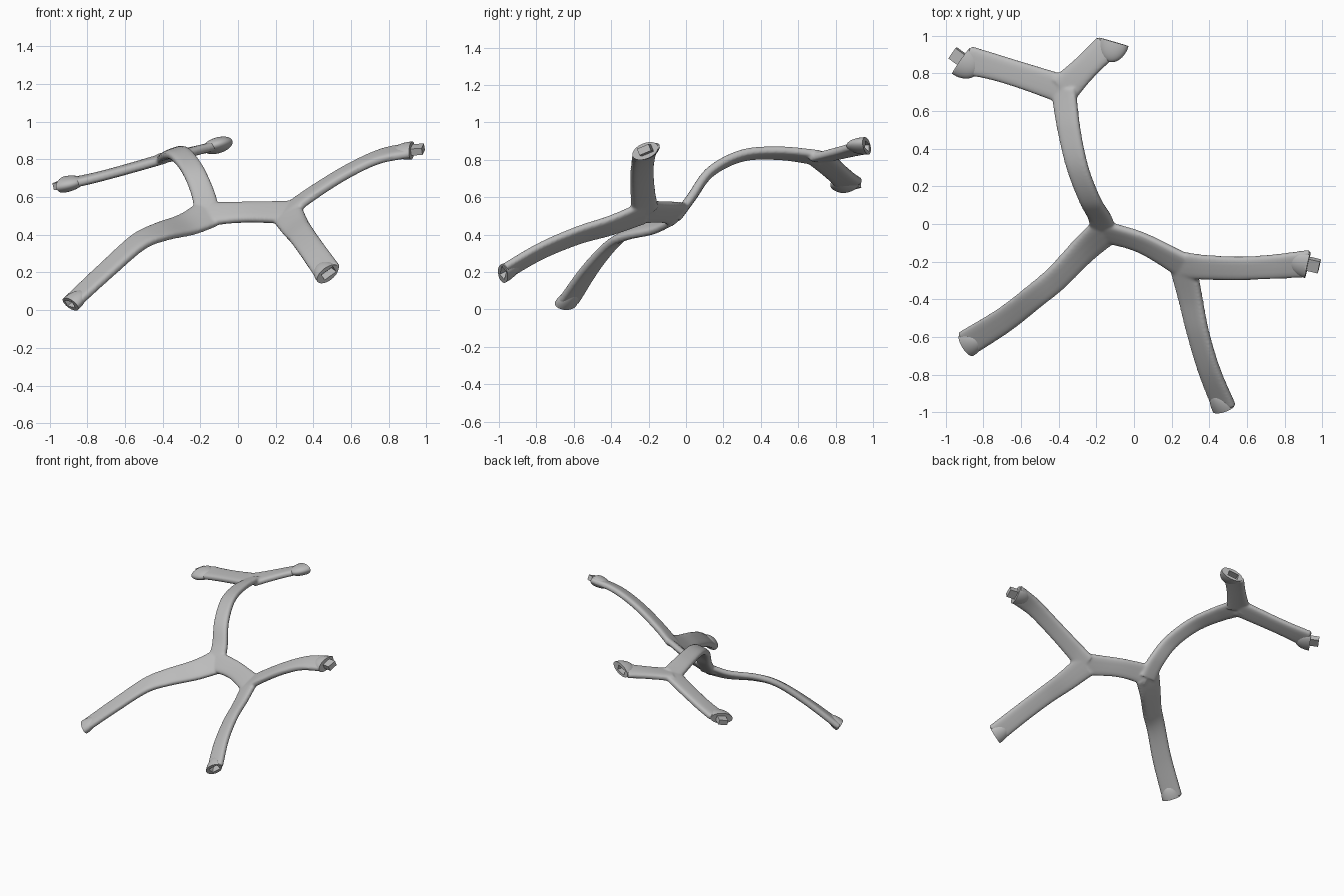
import bpy, bmesh, math
from mathutils import Vector, Matrix

cube = bpy.data.objects.get("Cube")
if cube:
    bpy.data.objects.remove(cube, do_unlink=True)

STEPS = 10          # samples between path points
RING = 20           # vertices around a band
HALF_THICK = 0.025

grey = bpy.data.materials.new("light grey")
grey.use_nodes = True
colour = (0.5, 0.5, 0.5, 1)
grey.diffuse_color = colour
grey.node_tree.nodes["Principled BSDF"].inputs["Base Color"].default_value = colour


def make_object(name, bm):
    bmesh.ops.recalc_face_normals(bm, faces=bm.faces)
    mesh = bpy.data.meshes.new(name)
    bm.to_mesh(mesh)
    bm.free()
    mesh.materials.append(grey)
    ob = bpy.data.objects.new(name, mesh)
    bpy.context.collection.objects.link(ob)
    return ob


def smooth_path(points):
    """Catmull-Rom curve through the points."""
    p = [Vector(q) for q in points]
    p = [2 * p[0] - p[1]] + p + [2 * p[-1] - p[-2]]
    out = []
    for i in range(1, len(p) - 2):
        a, b, c, d = p[i - 1:i + 3]
        for k in range(STEPS):
            t = k / STEPS
            out.append(0.5 * (2 * b + (c - a) * t + (2 * a - 5 * b + 4 * c - d) * t ** 2
                              + (3 * b - a - 3 * c + d) * t ** 3))
    return out + [p[-2]]


def superellipse(angle, power):
    c, s = math.cos(angle), math.sin(angle)
    return math.copysign(abs(c) ** power, c), math.copysign(abs(s) ** power, s)


def add_band(bm, points, side_start, side_end):
    """Sweep a flat strap along a path; return the frame of its end face."""
    path = smooth_path(points)
    last = len(path) - 1
    rings = []
    for i, centre in enumerate(path):
        t = i / last
        side = Vector(side_start).lerp(Vector(side_end), t) * (1 - 0.14 * math.sin(math.pi * t))
        tangent = path[min(i + 1, last)] - path[max(i - 1, 0)]
        up = tangent.cross(side).normalized()
        ring = []
        for k in range(RING):
            u, v = superellipse(2 * math.pi * k / RING, 0.6)
            ring.append(bm.verts.new(centre + side * u + up * HALF_THICK * v))
        if rings:
            for k in range(RING):
                n = (k + 1) % RING
                bm.faces.new((rings[-1][k], rings[-1][n], ring[n], ring[k]))
        rings.append(ring)
    bm.faces.new(rings[0][::-1])
    bm.faces.new(rings[-1])
    across = side.normalized()
    outward = across.cross(up)
    frame = Matrix((outward, across, up)).transposed().to_4x4()
    frame.translation = path[-1]
    return frame, side.length


def box(name, frame, size, offset):
    bm = bmesh.new()
    bmesh.ops.create_cube(bm, size=1)
    bmesh.ops.transform(bm, verts=bm.verts,
                        matrix=frame @ Matrix.Translation(offset) @ Matrix.Diagonal((*size, 1)))
    return make_object(name, bm)


def half_dome(name, frame, half_width):
    """Half ellipsoid with its flat face at the strap end."""
    bm = bmesh.new()
    bmesh.ops.create_uvsphere(bm, u_segments=48, v_segments=24, radius=1)
    bmesh.ops.bisect_plane(bm, geom=bm.verts[:] + bm.edges[:] + bm.faces[:], plane_co=(0, 0, 0),
                           plane_no=(1, 0, 0), clear_outer=True)
    bmesh.ops.holes_fill(bm, edges=[e for e in bm.edges if e.is_boundary])
    place = Matrix.Translation((0.004, -0.1 * half_width, 0))
    bmesh.ops.transform(bm, verts=bm.verts,
                        matrix=frame @ place @ Matrix.Diagonal((0.11, half_width * 0.93, 0.042, 1)))
    return make_object(name, bm)


# Junctions
hub = (-0.16, -0.04, 0.51)
fork = (0.26, -0.22, 0.52)
rear = (-0.375, 0.715, 0.81)

bm = bmesh.new()
# Connecting straps
add_band(bm, [hub, (0.04, -0.1, 0.52), fork], (0.01, 0.05, 0.06), (0.02, 0.06, 0.055))
add_band(bm, [(-0.165, -0.05, 0.49), (-0.18, 0.03, 0.6), (-0.235, 0.13, 0.735), (-0.3, 0.3, 0.822),
              (-0.345, 0.5, 0.835), rear], (-0.07, 0, 0), (-0.065, 0, -0.03))

# Straps with free ends: name, path, start side, end side, fitting
arms = [
    ("front_right", [hub, (-0.27, -0.14, 0.455), (-0.41, -0.285, 0.415), (-0.53, -0.385, 0.36),
                     (-0.69, -0.51, 0.22), (-0.89, -0.635, 0.035)],
     (-0.05, 0.06, 0.06), (-0.04, 0.06, 0.01), "slot"),
    ("left", [fork, (0.38, -0.23, 0.61), (0.57, -0.235, 0.73), (0.75, -0.225, 0.815), (0.92, -0.21, 0.85)],
     (0, 0.07, 0.035), (0.015, 0.072, 0.03), "plug"),
    ("front_left", [fork, (0.3, -0.4, 0.45), (0.34, -0.58, 0.395), (0.4, -0.78, 0.31), (0.48, -0.975, 0.197)],
     (0.07, 0, 0.055), (0.058, 0.01, 0.042), "slot"),
    ("back_left", [rear, (-0.25, 0.84, 0.84), (-0.115, 0.965, 0.872)],
     (-0.06, 0.06, 0), (-0.082, 0.024, -0.025), "slot"),
    ("back_right", [rear, (-0.6, 0.79, 0.745), (-0.77, 0.84, 0.7), (-0.91, 0.87, 0.67)],
     (0.02, 0.073, 0.015), (0.05, 0.073, 0.02), "plug"),
]
cutters, fittings = [], []
for name, path, start, end, kind in arms:
    frame, half_width = add_band(bm, path, start, end)
    dome = half_dome(name + "_end_dome", frame, half_width)
    fittings.append(dome)
    if kind == "plug":
        box(name + "_plug", frame, (0.1, 0.068, 0.038), (0.015, 0, 0))
    else:
        cutters.append((box(name + "_slot_cutter", frame, (0.1, 0.075, 0.04), (0, 0, 0)), dome))

# Fuse the straps into one frame with soft junctions
straps = make_object("branching_straps", bm)
remesh = straps.modifiers.new("fuse", "REMESH")
remesh.mode = "VOXEL"
remesh.voxel_size = 0.008
soften = straps.modifiers.new("soften", "SMOOTH")
soften.iterations = 5

# Cut the slots in the socket ends
for cutter, dome in cutters:
    cutter.hide_render = True
    for target in (straps, dome):
        cut = target.modifiers.new("slot", "BOOLEAN")
        cut.operation = "DIFFERENCE"
        cut.object = cutter

graph = bpy.context.evaluated_depsgraph_get()
for ob in [straps] + fittings:
    mesh = bpy.data.meshes.new_from_object(ob.evaluated_get(graph))
    ob.modifiers.clear()
    ob.data = mesh
for cutter, dome in cutters:
    bpy.data.objects.remove(cutter, do_unlink=True)

# Smooth shading with sharp rims
bpy.ops.object.select_all(action="DESELECT")
for ob in [straps] + fittings:
    ob.select_set(True)
bpy.context.view_layer.objects.active = straps
bpy.ops.object.shade_smooth_by_angle(angle=math.radians(40))
